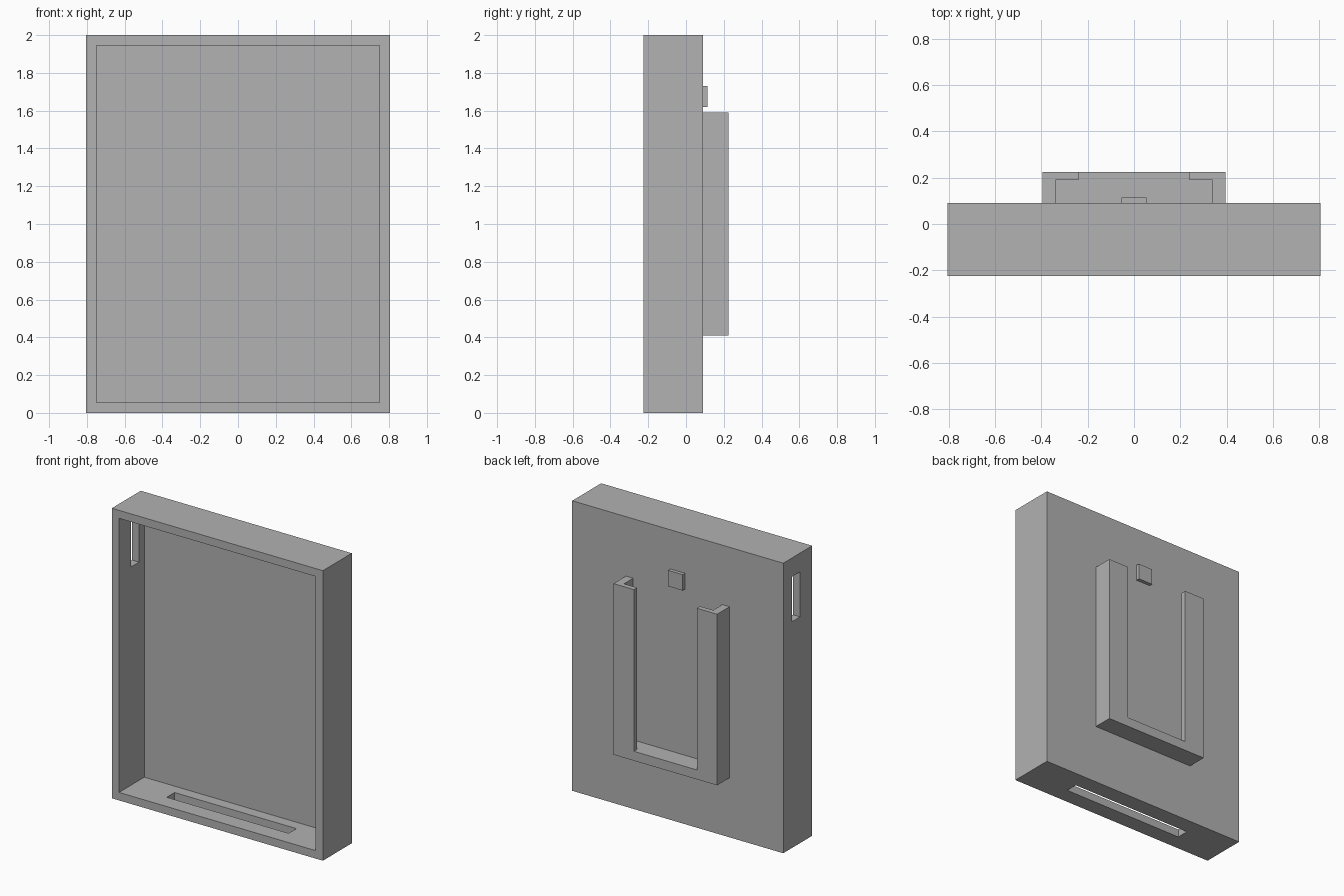
import bpy
import bmesh
from mathutils import Vector

old = bpy.data.objects.get("Cube")
if old:
    bpy.data.objects.remove(old, do_unlink=True)

grey = bpy.data.materials.new("light_grey")
grey.use_nodes = True
color = (0.445, 0.445, 0.445, 1)
grey.diffuse_color = color
grey.node_tree.nodes["Principled BSDF"].inputs["Base Color"].default_value = color


def box(name, x, y, z):
    """Box spanning the given (min, max) ranges."""
    low, high = (Vector(corner) for corner in zip(x, y, z))
    bm = bmesh.new()
    bmesh.ops.create_cube(bm, size=1)
    bmesh.ops.scale(bm, vec=high - low, verts=bm.verts)
    bmesh.ops.translate(bm, vec=(low + high) / 2, verts=bm.verts)
    mesh = bpy.data.meshes.new(name)
    bm.to_mesh(mesh)
    bm.free()
    mesh.materials.append(grey)
    obj = bpy.data.objects.new(name, mesh)
    bpy.context.collection.objects.link(obj)
    return obj


def cut(obj, x, y, z):
    """Subtract a box and bake the result."""
    cutter = box("cutter", x, y, z)
    cutter.hide_render = True
    mod = obj.modifiers.new("cut", "BOOLEAN")
    mod.operation = "DIFFERENCE"
    mod.solver = "EXACT"
    mod.object = cutter
    graph = bpy.context.evaluated_depsgraph_get()
    mesh = bpy.data.meshes.new_from_object(obj.evaluated_get(graph))
    obj.modifiers.clear()
    obj.data = mesh
    bpy.data.objects.remove(cutter, do_unlink=True)


half_width, wall = 0.805, 0.055
front, back = -0.225, 0.09

# Open-fronted tray with a slot in the floor and one in the side wall
case = box("case", (-half_width, half_width), (front, back), (0, 2))
inner = half_width - wall
cut(case, (-inner, inner), (front - 0.1, 0.05), (wall, 2 - wall))
cut(case, (-0.465, 0.465), (-0.112, -0.027), (-0.1, 0.1))
cut(case, (-0.9, -0.7), (-0.093, -0.007), (1.56, 1.87))

# Open-topped holder on the back, with lips either side of a wide opening
holder = box("rear_holder", (-0.395, 0.395), (back, 0.225), (0.41, 1.59))
floor = 0.475
cut(holder, (-0.34, 0.34), (0, 0.19), (floor, 1.7))
cut(holder, (-0.24, 0.24), (0, 0.3), (floor, 1.7))

# Small catch above the holder
box("rear_catch", (-0.055, 0.055), (back, 0.115), (1.62, 1.73))
